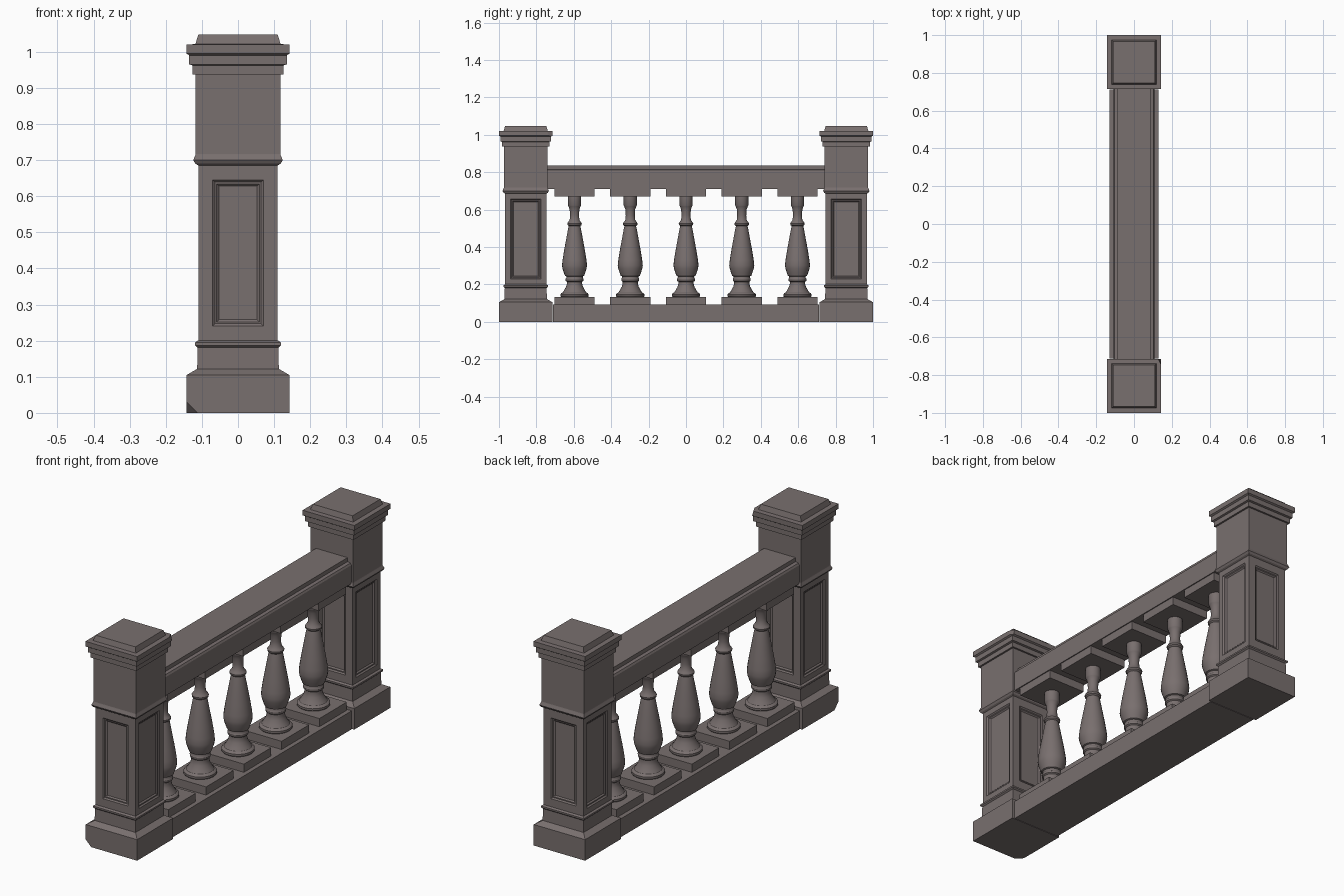
import bpy, bmesh, math
from mathutils import Vector

if "Cube" in bpy.data.objects:
    bpy.data.objects.remove(bpy.data.objects["Cube"])

stone = bpy.data.materials.new("warm_grey_stone")
stone.diffuse_color = (0.19, 0.16, 0.157, 1)
stone.use_nodes = True
stone.node_tree.nodes["Principled BSDF"].inputs["Base Color"].default_value = stone.diffuse_color


def finish(bm, name, loc=(0, 0, 0)):
    bmesh.ops.recalc_face_normals(bm, faces=bm.faces[:])
    me = bpy.data.meshes.new(name)
    bm.to_mesh(me)
    bm.free()
    me.materials.append(stone)
    ob = bpy.data.objects.new(name, me)
    ob.location = loc
    bpy.context.collection.objects.link(ob)
    return ob


def lathe(profile, sides, phase=0.0, scale=1.0):
    """Stack rings of (radius, z) and cap both ends."""
    bm = bmesh.new()
    rings = []
    for r, z in profile:
        rings.append([bm.verts.new((r * scale * math.cos(phase + 2 * math.pi * i / sides),
                                    r * scale * math.sin(phase + 2 * math.pi * i / sides), z))
                      for i in range(sides)])
    for a, b in zip(rings, rings[1:]):
        for i in range(sides):
            j = (i + 1) % sides
            bm.faces.new((a[i], a[j], b[j], b[i]))
    bm.faces.new(rings[0][::-1])
    bm.faces.new(rings[-1])
    return bm


def box(name, hx, hy, z0, z1, y=0):
    bm = bmesh.new()
    bmesh.ops.create_cube(bm, size=1)
    for v in bm.verts:
        v.co = (v.co.x * 2 * hx, v.co.y * 2 * hy, z0 + (v.co.z + 0.5) * (z1 - z0))
    return finish(bm, name, (0, y, 0))


def chip(bm, point, normal):
    """Knock off a corner and close the cut."""
    res = bmesh.ops.bisect_plane(bm, geom=bm.verts[:] + bm.edges[:] + bm.faces[:],
                                 plane_co=point, plane_no=Vector(normal).normalized(),
                                 clear_outer=True)
    edges = [e for e in res["geom_cut"] if isinstance(e, bmesh.types.BMEdge)]
    bmesh.ops.holes_fill(bm, edges=edges)


# Square posts: half-width, height
POST = [(.142, 0), (.142, .105), (.113, .122), (.112, .181), (.119, .187), (.119, .195),
        (.11, .201), (.11, .685), (.118, .69), (.124, .70), (.118, .714), (.117, .717),
        (.117, .937), (.126, .937), (.126, .962), (.135, .965), (.135, .990),
        (.143, .995), (.143, 1.02), (.118, 1.021), (.11, 1.047)]

for name, y in (("front_post", -.857), ("back_post", .857)):
    bm = lathe(POST, 4, math.pi / 4, math.sqrt(2))
    bm.normal_update()
    # Recessed, stepped panels on all four sides
    for axis, margin in ((0, .028), (1, .040)):
        faces = [f for f in bm.faces if f.calc_area() > .08 and abs(f.normal[axis]) > .9
                 and .4 < f.calc_center_median().z < .5]
        for t, d in ((margin, 0), (.006, -.006), (.005, 0), (.006, -.006)):
            bmesh.ops.inset_individual(bm, faces=faces, thickness=t, depth=d,
                                       use_even_offset=True)
    # Worn corners
    if y < 0:
        chip(bm, (-.142, -.142, .03), (-1, -1, -1))
        chip(bm, (.143, .118, 1.01), (1.6, .8, .4))
    finish(bm, name, (0, y, 0))

# Base plinth between the posts
box("base_rail", .13, .712, 0, .092)

# Hand rail with a stepped top
RAIL = [(.108, .71), (.108, .803), (.103, .812), (.087, .815), (.087, .835)]
section = RAIL + [(-x, z) for x, z in reversed(RAIL)]
bm = bmesh.new()
face = bm.faces.new([bm.verts.new((x, -.745, z)) for x, z in section])
ext = bmesh.ops.extrude_face_region(bm, geom=[face], use_keep_orig=True)
bmesh.ops.translate(bm, vec=(0, 1.49, 0),
                    verts=[v for v in ext["geom"] if isinstance(v, bmesh.types.BMVert)])
finish(bm, "hand_rail")

# Turned balusters: radius, height
TURN = [(.070, .13), (.076, .137), (.076, .147), (.070, .154), (.064, .156), (.056, .168),
        (.045, .188), (.041, .203), (.041, .214), (.047, .219), (.048, .229), (.044, .236),
        (.044, .243), (.051, .246), (.057, .262), (.064, .284), (.067, .302), (.064, .330),
        (.056, .380), (.045, .440), (.034, .500), (.031, .512), (.038, .518), (.039, .526),
        (.034, .534), (.026, .545), (.024, .57), (.026, .60), (.032, .617), (.035, .622),
        (.035, .672)]
for i in range(5):
    y = (i - 2) * .298
    box(f"lower_block_{i + 1}", .108, .108, .090, .133, y)
    box(f"upper_block_{i + 1}", .103, .108, .670, .712, y)
    ob = finish(lathe(TURN, 24), f"baluster_{i + 1}", (0, y, 0))
    bpy.ops.object.select_all(action='DESELECT')
    ob.select_set(True)
    bpy.context.view_layer.objects.active = ob
    bpy.ops.object.shade_smooth_by_angle(angle=math.radians(35))
